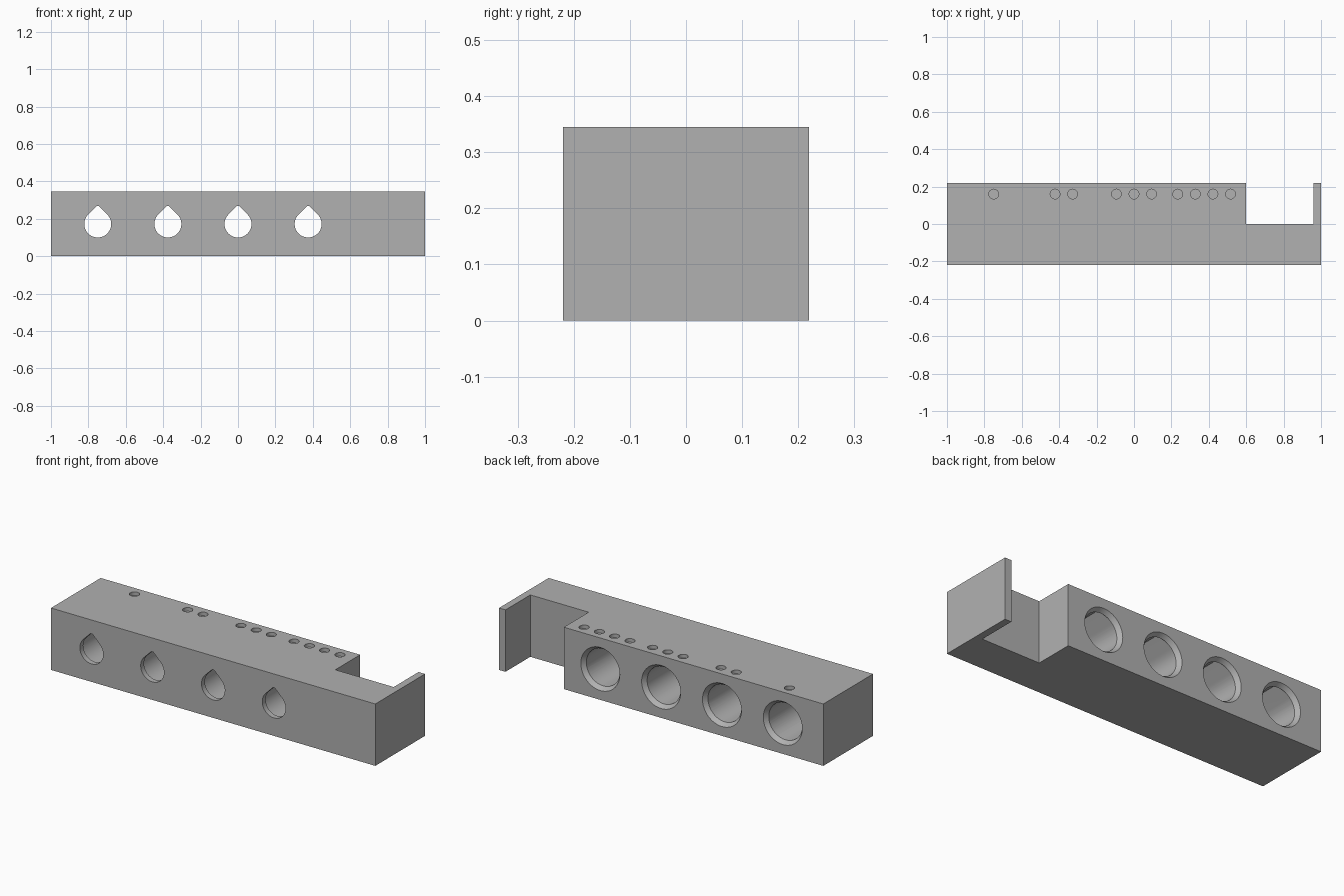
import bpy, bmesh, math

if "Cube" in bpy.data.objects:
    bpy.data.objects.remove(bpy.data.objects["Cube"], do_unlink=True)

L, D, H = 1.0, 0.219, 0.345        # half length, half depth, height
BORES = [-0.75, -0.375, 0.0, 0.375]
PITCH, AXIS = 0.094, 0.172

grey = bpy.data.materials.new("plain grey")
grey.use_nodes = True
grey.diffuse_color = (0.44, 0.44, 0.44, 1)
grey.node_tree.nodes["Principled BSDF"].inputs["Base Color"].default_value = (0.44, 0.44, 0.44, 1)


def loft(bm, ring_a, ring_b):
    """Closed solid between two matching rings of points."""
    a = [bm.verts.new(p) for p in ring_a]
    b = [bm.verts.new(p) for p in ring_b]
    bm.faces.new(a)
    bm.faces.new(b[::-1])
    for i in range(len(a)):
        j = (i + 1) % len(a)
        bm.faces.new((a[j], a[i], b[i], b[j]))


def finish(bm, name):
    bmesh.ops.recalc_face_normals(bm, faces=bm.faces)
    mesh = bpy.data.meshes.new(name)
    bm.to_mesh(mesh)
    bm.free()
    mesh.materials.append(grey)
    obj = bpy.data.objects.new(name, mesh)
    bpy.context.collection.objects.link(obj)
    return obj


def circle(r, n=64):
    return [(r * math.cos(math.tau * i / n), r * math.sin(math.tau * i / n)) for i in range(n)]


def teardrop(r, n=48):
    """Round below, 45 degree roof above with a small flat tip."""
    arc = [math.radians(135 + 270 * i / n) for i in range(n + 1)]
    tip, cap = r * (math.sqrt(2) - 1.32), r * 1.32
    return [(r * math.cos(t), r * math.sin(t)) for t in arc] + [(tip, cap), (-tip, cap)]


def bore_cutter(name, outline_a, y_a, outline_b, y_b):
    bm = bmesh.new()
    for x in BORES:
        loft(bm, [(x + u, y_a, AXIS + v) for u, v in outline_a],
             [(x + u, y_b, AXIS + v) for u, v in outline_b])
    return finish(bm, name)


# Body: plan outline with the notch and thin end tab, extruded upwards
plan = [(-L, -D), (L, -D), (L, D), (0.96, D), (0.96, 0), (0.6, 0), (0.6, D), (-L, D)]
bm = bmesh.new()
loft(bm, [(x, y, 0) for x, y in plan], [(x, y, H) for x, y in plan])
body = finish(bm, "holder_block")

# Bores: wide chamber, narrow front opening, flared rear mouth
cutters = [
    bore_cutter("chamber_cutter", teardrop(0.103), -0.189, teardrop(0.103), 0.195),
    bore_cutter("front_opening_cutter", teardrop(0.072), -0.25, teardrop(0.072), -0.15),
    bore_cutter("rear_flare_cutter", circle(0.0995), 0.19, circle(0.135), 0.24),
]

# Marker dimples on top: one to four per bore
bm = bmesh.new()
for count, cx in enumerate(BORES, 1):
    for k in range(count):
        x = cx + (k - (count - 1) / 2) * PITCH
        ring = circle(0.026, 32)
        loft(bm, [(x + u, 0.16 + v, H - 0.02) for u, v in ring],
             [(x + u, 0.16 + v, H + 0.05) for u, v in ring])
cutters.append(finish(bm, "dimple_cutter"))

for cutter in cutters:
    cutter.hide_render = True
    mod = body.modifiers.new(cutter.name, 'BOOLEAN')
    mod.operation, mod.solver, mod.object = 'DIFFERENCE', 'EXACT', cutter

# Bake the cuts and remove the helpers
bpy.context.view_layer.update()
graph = bpy.context.evaluated_depsgraph_get()
result = bpy.data.meshes.new_from_object(body.evaluated_get(graph))
body.modifiers.clear()
body.data = result
for cutter in cutters:
    bpy.data.objects.remove(cutter, do_unlink=True)
result.materials.clear()
result.materials.append(grey)
for poly in result.polygons:
    poly.material_index = 0

bpy.ops.object.select_all(action='DESELECT')
body.select_set(True)
bpy.context.view_layer.objects.active = body
bpy.ops.object.shade_smooth_by_angle(angle=math.radians(20))
